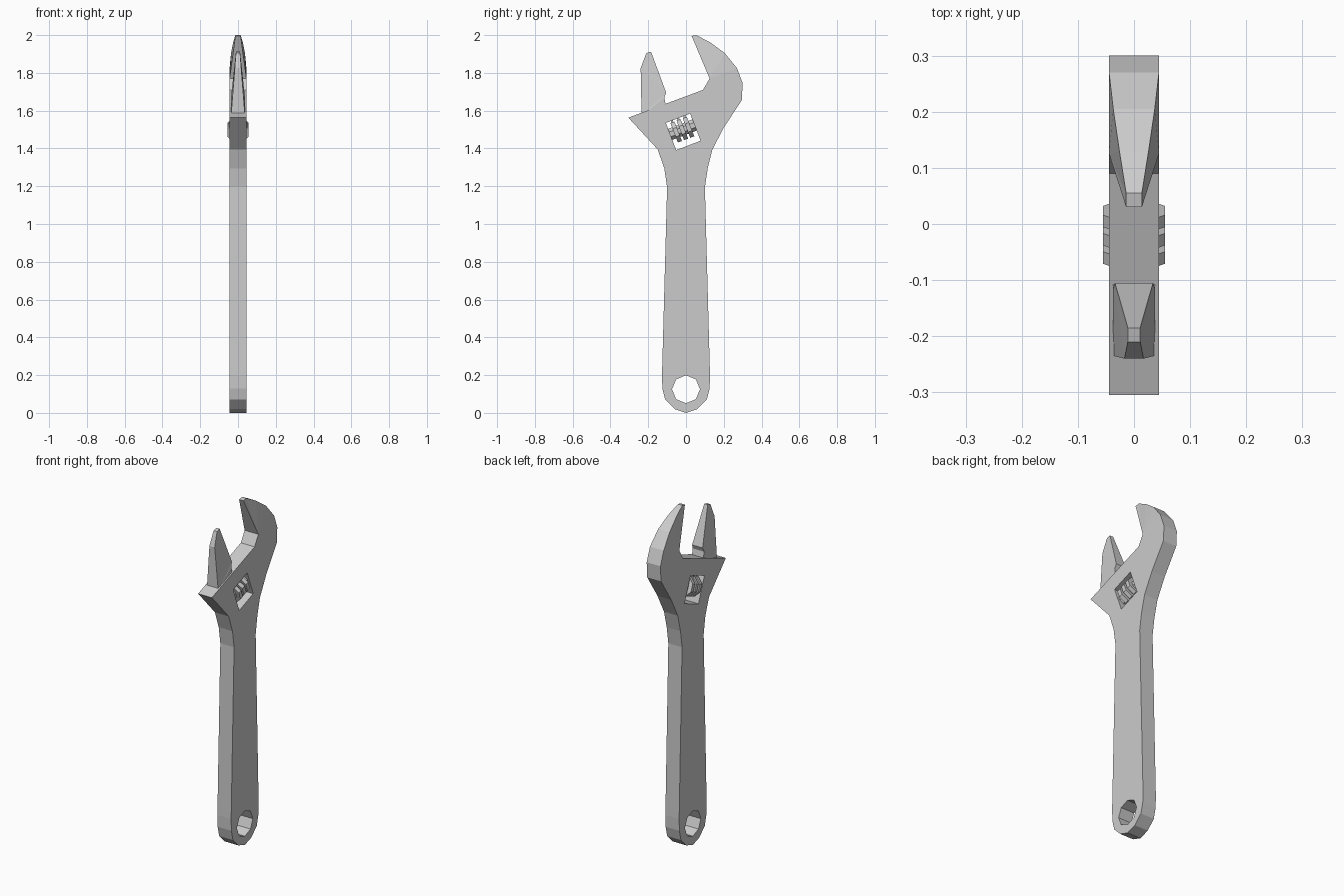
import bpy, bmesh, math
from mathutils import Matrix, Vector

if "Cube" in bpy.data.objects:
    bpy.data.objects.remove(bpy.data.objects["Cube"])

TILT = math.radians(21)
HALF = 0.0445
CENTRE = Vector((0, -0.015, 1.488))      # centre of the worm window
FRAME = Matrix.Translation(CENTRE) @ Matrix.Rotation(TILT, 4, 'X')


def finish(name, bm):
    bmesh.ops.recalc_face_normals(bm, faces=bm.faces)
    me = bpy.data.meshes.new(name)
    bm.to_mesh(me)
    bm.free()
    ob = bpy.data.objects.new(name, me)
    bpy.context.collection.objects.link(ob)
    return ob


def plate(name, pts, faces):
    """Two mirrored sides of a (y, z, half thickness) outline, joined by a rim."""
    bm = bmesh.new()
    sides = [[bm.verts.new((s * h, y, z)) for y, z, h in pts] for s in (1, -1)]
    for side in sides:
        for f in faces:
            bm.faces.new([side[i] for i in f])
    n = len(pts)
    a, b = sides
    for i in range(n):
        j = (i + 1) % n
        bm.faces.new((a[i], a[j], b[j], b[i]))
    return finish(name, bm)


def box(name, size, u, v):
    bm = bmesh.new()
    bmesh.ops.create_cube(bm, size=1, matrix=FRAME @ Matrix.Translation((0, u, v))
                          @ Matrix.Diagonal((*size, 1)))
    return finish(name, bm)


def cylinder(name, radius, depth, matrix, turn=0.0):
    bm = bmesh.new()
    bmesh.ops.create_cone(bm, cap_ends=True, segments=8, radius1=radius,
                          radius2=radius, depth=depth,
                          matrix=matrix @ Matrix.Rotation(turn, 4, 'Z'))
    return finish(name, bm)


# Body: fixed jaw with thinned tip, head and handle in one outline
right = [(0.30, 1.745), (0.295, 1.655), (0.20, 1.51), (0.14, 1.395),
         (0.115, 1.295), (0.10, 1.195)]
end = [(0.127, 0.2), (0.125, 0.13), (0.11, 0.07), (0.06, 0.02)]
left = [(-0.10, 1.195), (-0.115, 1.295), (-0.15, 1.395), (-0.305, 1.563)]
tip = [(0.125, 1.77, HALF), (0.03, 1.995, 0.014), (0.055, 2.0, 0.014),
       (0.13, 1.96, 0.026), (0.205, 1.905, 0.037), (0.27, 1.825, HALF)]
flat = right + end + [(0, 0)] + [(-y, z) for y, z in reversed(end)] + left + [(0.09, 1.71)]
pts = tip + [(y, z, HALF) for y, z in flat]
fan = [(0, i, i + 1) for i in range(1, 5)]
body = plate("wrench_body", pts, fan + [[0] + list(range(5, len(pts)))])

# Hanging hole and worm window cut through the body
to_x = Matrix.Rotation(math.pi / 2, 4, 'Y')
cutters = [cylinder("hole_cutter", 0.074, 0.4, Matrix.Translation((0, 0, 0.125)) @ to_x),
           box("window_cutter", (0.4, 0.138, 0.154), 0, 0)]
for c in cutters:
    m = body.modifiers.new(c.name, 'BOOLEAN')
    m.operation = 'DIFFERENCE'
    m.solver = 'EXACT'
    m.object = c
    c.hide_render = True
    c.hide_viewport = True
    c.display_type = 'WIRE'

# Sliding jaw, tapering towards its tip
plate("sliding_jaw",
      [(-0.235, 1.57, 0.037), (-0.24, 1.825, 0.017), (-0.21, 1.905, 0.011),
       (-0.185, 1.912, 0.011), (-0.105, 1.695, 0.034), (-0.115, 1.67, 0.037),
       (-0.105, 1.62, 0.037)],
      [(1, 2, 3), (1, 3, 4), (0, 1, 4), (0, 4, 5), (0, 5, 6)])

# Worm screw: core, thread rings and rack teeth
along = Matrix.Rotation(math.pi / 2, 4, 'X')
cylinder("worm_core", 0.034, 0.14, FRAME @ Matrix.Translation((0, 0, 0.012)) @ along,
         math.pi / 8)
for i in (-1, 0, 1):
    u = 0.035 * i
    cylinder(f"worm_thread_{i + 2}", 0.0595, 0.023,
             FRAME @ Matrix.Translation((0, u, 0.012)) @ along, math.pi / 8)
    box(f"rack_tooth_{i + 2}", (0.04, 0.012, 0.03), u, 0.068)
